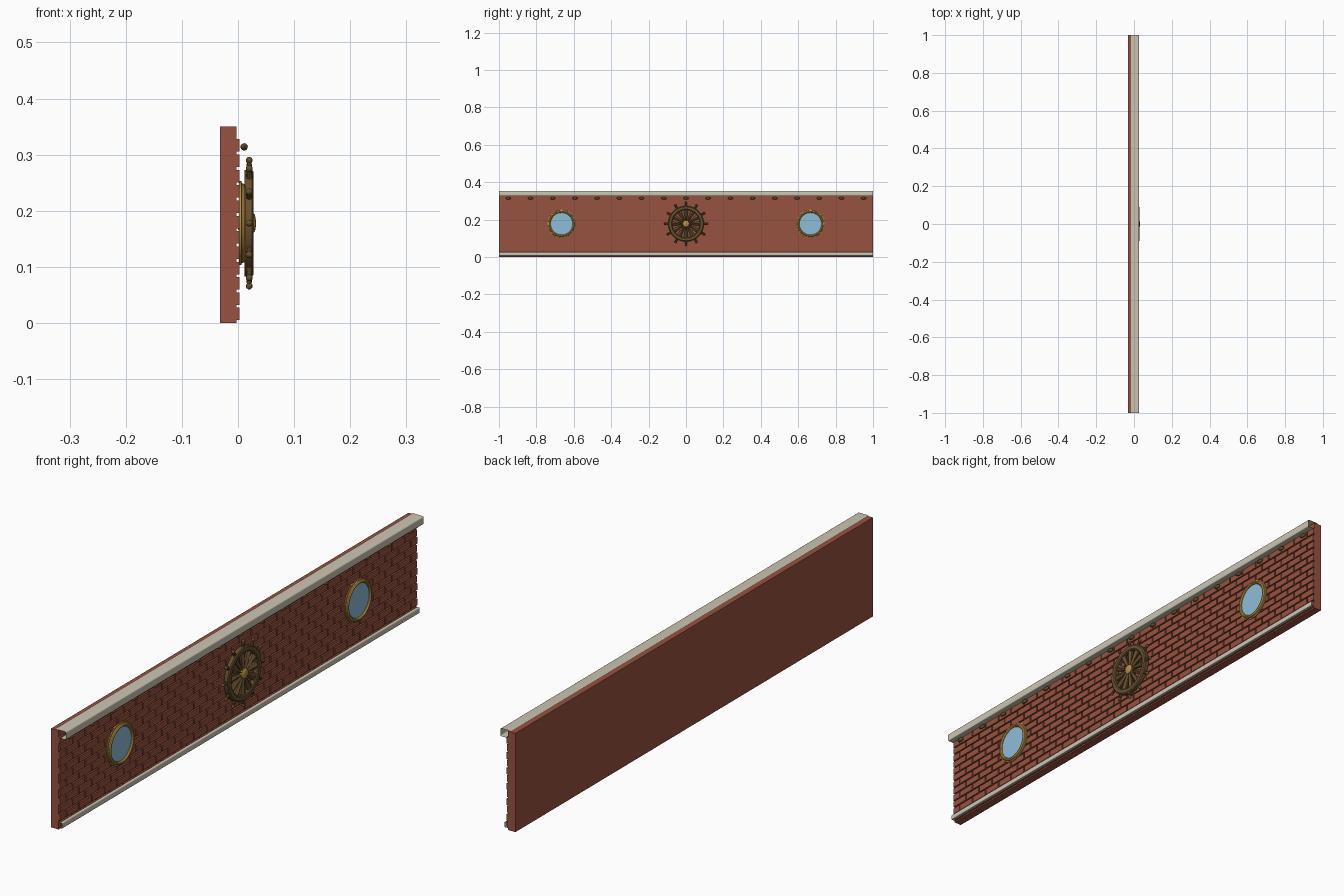
import bpy, bmesh, math
from mathutils import Matrix, Vector

if "Cube" in bpy.data.objects:
    bpy.data.objects.remove(bpy.data.objects["Cube"], do_unlink=True)


def material(name, r, g, b):
    m = bpy.data.materials.new(name)
    m.use_nodes = True
    m.diffuse_color = (r, g, b, 1)
    m.node_tree.nodes["Principled BSDF"].inputs["Base Color"].default_value = (r, g, b, 1)
    return m


BRICK = material("red_brick", 0.31, 0.085, 0.05)
STONE = material("cream_stone", 0.61, 0.56, 0.46)
BRONZE = material("dark_bronze", 0.14, 0.08, 0.028)
BRASS = material("brass", 0.48, 0.28, 0.055)
GLASS = material("pale_blue_glass", 0.28, 0.51, 0.68)
MID = 0.178  # height of the ornaments


def finish(name, bm, mat, smooth=False):
    mesh = bpy.data.meshes.new(name)
    bm.to_mesh(mesh)
    bm.free()
    mesh.materials.append(mat)
    ob = bpy.data.objects.new(name, mesh)
    bpy.context.collection.objects.link(ob)
    if smooth:
        bpy.ops.object.select_all(action='DESELECT')
        ob.select_set(True)
        bpy.context.view_layer.objects.active = ob
        bpy.ops.object.shade_smooth_by_angle(angle=math.radians(35))
    return ob


def box(bm, x0, x1, y0, y1, z0, z1):
    centre = Vector(((x0 + x1) / 2, (y0 + y1) / 2, (z0 + z1) / 2))
    size = Matrix.Diagonal((x1 - x0, y1 - y0, z1 - z0, 1))
    bmesh.ops.create_cube(bm, size=1, matrix=Matrix.Translation(centre) @ size)


def lathe(bm, profile, y, steps=40, closed=False):
    """Spin (radius, x) points around an x axis through (y, MID)."""
    rings = []
    for k in range(steps):
        a = math.tau * k / steps
        rings.append([bm.verts.new((x, y + r * math.cos(a), MID + r * math.sin(a)))
                      for r, x in profile])
    count = len(profile) if closed else len(profile) - 1
    for k in range(steps):
        a, b = rings[k], rings[(k + 1) % steps]
        for i in range(count):
            j = (i + 1) % len(profile)
            bm.faces.new((a[i], b[i], b[j], a[j]))
    bmesh.ops.remove_doubles(bm, verts=bm.verts, dist=1e-5)
    bmesh.ops.recalc_face_normals(bm, faces=bm.faces)


def moulding(name, profile):
    """Open thin strip along the whole wall."""
    bm = bmesh.new()
    a, b = [[bm.verts.new((x, y, z)) for x, z in profile] for y in (-1, 1)]
    for i in range(len(profile) - 1):
        bm.faces.new((a[i], a[i + 1], b[i + 1], b[i]))
    finish(name, bm, STONE, True)


def corner(x, z, r, start):
    """Quarter circle, turning clockwise."""
    return [(x + r * math.cos(math.radians(start - 22.5 * i)),
             z + r * math.sin(math.radians(start - 22.5 * i))) for i in range(5)]


# Wall slab
bm = bmesh.new()
box(bm, -0.032, -0.003, -1, 1, 0, 0.35)
finish("wall_slab", bm, BRICK)

# Raised bricks in running bond
bm = bmesh.new()
ROWS, COLS, JOINT = 12, 28, 0.005
pitch = 2 / COLS
for row in range(ROWS):
    z = 0.005 + row * 0.0273
    shift = pitch / 2 * (row % 2)
    for col in range(COLS + row % 2):
        y = -1 + col * pitch - shift
        box(bm, -0.003, 0.003, max(y + JOINT / 2, -1), min(y + pitch - JOINT / 2, 1),
            z, z + 0.0273 - JOINT)
finish("bricks", bm, BRICK)

# Stone mouldings
moulding("top_cornice", [(-0.016, 0.353)] + corner(0.022, 0.348, 0.005, 90)
         + corner(0.024, 0.328, 0.003, 0) + [(0.004, 0.325)])
moulding("base_moulding", [(0.003, 0.026)] + corner(0.007, 0.022, 0.004, 90)
         + corner(0.009, 0.008, 0.002, 0) + [(0.003, 0.006)])

# Row of studs beneath the cornice
bm = bmesh.new()
for i in range(17):
    y = -0.95 + i * 1.9 / 16
    bmesh.ops.create_uvsphere(bm, u_segments=12, v_segments=8, radius=0.0065,
                              matrix=Matrix.Translation((0.011, y, 0.314))
                              @ Matrix.Diagonal((1, 2.2, 1, 1)))
finish("cornice_studs", bm, BRONZE, True)

# Round windows
for side, y in (("right", -0.665), ("left", 0.665)):
    bm = bmesh.new()
    lathe(bm, [(0.059, 0.002), (0.059, 0.009), (0.062, 0.013), (0.066, 0.014),
               (0.070, 0.011), (0.071, 0.007), (0.075, 0.006), (0.075, 0.002)], y, closed=True)
    finish(side + "_window_ring", bm, BRASS, True)
    bm = bmesh.new()
    lathe(bm, [(0, 0.0065), (0.060, 0.0065), (0.060, 0.002)], y)
    finish(side + "_window_glass", bm, GLASS)

# Wheel rim
bm = bmesh.new()
lathe(bm, [(0.074, 0.012), (0.074, 0.025), (0.078, 0.028), (0.091, 0.028),
           (0.095, 0.025), (0.095, 0.012)], 0, 48, True)
finish("wheel_rim", bm, BRONZE, True)

# Flared spokes, handles and knobs
spokes, handles = bmesh.new(), bmesh.new()
COUNT = 12
for i in range(COUNT):
    turn = Matrix.Translation((0, 0, MID)) @ Matrix.Rotation(math.tau * i / COUNT, 4, 'X')
    # ridged wedge from the hub to the rim
    ends = []
    for r, w in ((0.012, 0.0025), (0.076, 0.013)):
        ends.append([spokes.verts.new(turn @ Vector(p)) for p in (
            (0.013, -w, r), (0.013, w, r), (0.020, w, r), (0.026, 0, r), (0.020, -w, r))])
    for k in range(5):
        j = (k + 1) % 5
        spokes.faces.new((ends[0][k], ends[0][j], ends[1][j], ends[1][k]))
    spokes.faces.new(ends[0])
    spokes.faces.new(ends[1])
    bmesh.ops.create_cone(handles, cap_ends=True, segments=10, radius1=0.0065, radius2=0.004,
                          depth=0.018, matrix=turn @ Matrix.Translation((0.02, 0, 0.102)))
    bmesh.ops.create_uvsphere(handles, u_segments=10, v_segments=8, radius=0.0062,
                              matrix=turn @ Matrix.Translation((0.02, 0, 0.112)))
bmesh.ops.recalc_face_normals(spokes, faces=spokes.faces)
finish("wheel_spokes", spokes, BRONZE)
finish("wheel_handles", handles, BRONZE, True)

# Hub boss with a shaft back to the wall
bm = bmesh.new()
lathe(bm, [(0, 0.032), (0.009, 0.0315), (0.015, 0.030), (0.018, 0.027),
           (0.018, 0.010), (0.012, 0.010), (0.012, 0.0)], 0, 24)
finish("wheel_hub", bm, BRASS, True)
